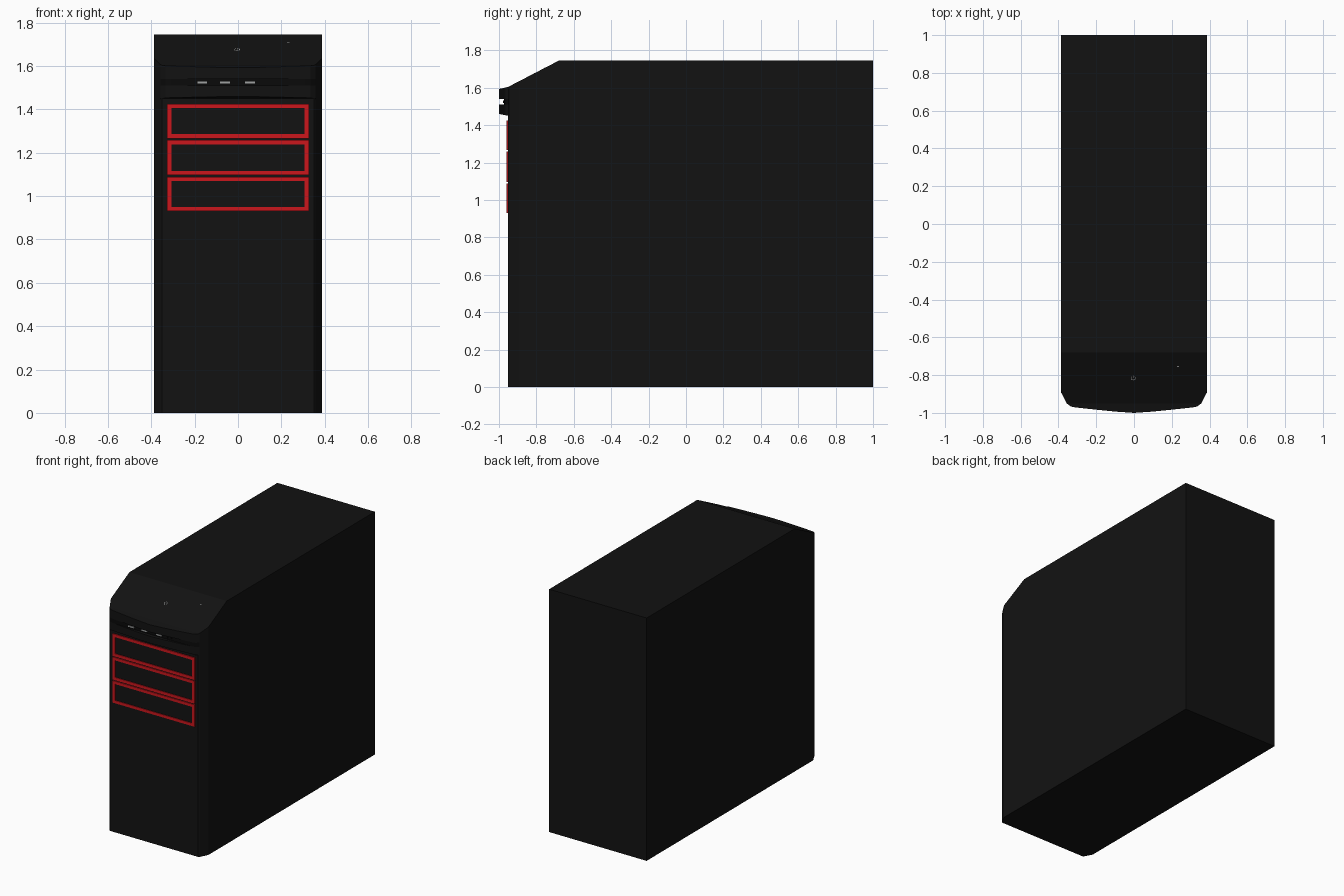
import bpy, bmesh, math
from mathutils import Vector, Matrix

if "Cube" in bpy.data.objects:
    bpy.data.objects.remove(bpy.data.objects["Cube"])


def material(name, rgb):
    m = bpy.data.materials.new(name)
    m.diffuse_color = (*rgb, 1)
    m.use_nodes = True
    m.node_tree.nodes["Principled BSDF"].inputs["Base Color"].default_value = m.diffuse_color
    return m


BLACK = material("black_case", (0.006, 0.006, 0.006))
DARK = material("dark_inset", (0.003, 0.003, 0.003))
RED = material("red_trim", (0.6, 0.008, 0.012))
GREY = material("port_metal", (0.35, 0.36, 0.36))


def finish(bm, name, mat):
    bmesh.ops.recalc_face_normals(bm, faces=bm.faces)
    me = bpy.data.meshes.new(name)
    bm.to_mesh(me)
    bm.free()
    me.materials.append(mat)
    ob = bpy.data.objects.new(name, me)
    bpy.context.collection.objects.link(ob)
    return ob


def prism(name, plan, low, high, mat, slope=None):
    """Extrude a plan outline; low and high give z from y."""
    bm = bmesh.new()
    bot = [bm.verts.new((x, y, low(y))) for x, y in plan]
    top = [bm.verts.new((x, y, high(y))) for x, y in plan]
    n = len(plan)
    bm.faces.new(bot)
    bm.faces.new(top)
    for i in range(n):
        bm.faces.new((bot[i], bot[(i + 1) % n], top[(i + 1) % n], top[i]))
    if slope:
        cut = bmesh.ops.bisect_plane(bm, geom=bm.verts[:] + bm.edges[:] + bm.faces[:],
                                     plane_co=slope[0], plane_no=slope[1], clear_outer=True)
        edges = [e for e in cut["geom_cut"] if isinstance(e, bmesh.types.BMEdge)]
        bmesh.ops.contextual_create(bm, geom=edges)
    return finish(bm, name, mat)


def box(name, centre, size, mat, matrix=Matrix()):
    bm = bmesh.new()
    bmesh.ops.create_cube(bm, size=1)
    for v in bm.verts:
        v.co = matrix @ Vector([c + s * k for c, s, k in zip(centre, size, v.co)])
    return finish(bm, name, mat)


def frame(name, x, z0, z1, width, y_front, y_back, mat):
    bm = bmesh.new()

    def loop(inset, y):
        a, b, c = x - inset, z0 + inset, z1 - inset
        return [bm.verts.new(p) for p in ((-a, y, b), (a, y, b), (a, y, c), (-a, y, c))]

    loops = [loop(0, y_back), loop(0, y_front), loop(width, y_front), loop(width, y_back)]
    for k in range(4):
        p, q = loops[k], loops[(k + 1) % 4]
        for i in range(4):
            j = (i + 1) % 4
            bm.faces.new((p[i], p[j], q[j], q[i]))
    return finish(bm, name, mat)


def mirrored(half):
    return half + [(-x, y) for x, y in reversed(half) if x > 0]


# Case body: chamfered front corners and sloping front top
RIDGE = Vector((0, -0.68, 1.745))
normal = Vector((0, -0.14, 0.27)).normalized()
case_plan = mirrored([(0.387, 1), (0.387, -0.89), (0.358, -0.945), (0.35, -0.952)])
prism("case_body", case_plan, lambda y: 0, lambda y: 1.745, BLACK, (RIDGE, normal))

# Curved port band, split into layers so a slot runs across the front
band = mirrored([(0.357, -0.90), (0.357, -0.949), (0.335, -0.966), (0.31, -0.971),
                 (0.2, -0.983), (0.1, -0.993), (0, -1)])
slot = [(x, max(y, -0.973)) for x, y in band]
under = lambda y: 1.45 - (y + 0.95) * 0.2
over = lambda y: 1.605 + (y + 0.95) * 0.24
prism("port_band_lower", band, under, lambda y: 1.51, BLACK)
prism("port_band_slot", slot, lambda y: 1.51, lambda y: 1.54, DARK)
prism("port_band_upper", band, lambda y: 1.54, over, BLACK)

# Ports in the slot
for x in (-0.165, -0.06, 0.055):
    box("usb_port", (x, -0.975, 1.525), (0.045, 0.008, 0.009), GREY)
for x in (0.12, 0.15):
    bm = bmesh.new()
    bmesh.ops.create_cone(bm, cap_ends=True, segments=12, radius1=0.007, radius2=0.007, depth=0.008,
                          matrix=Matrix.Translation((x, -0.975, 1.525)) @ Matrix.Rotation(math.pi / 2, 4, 'X'))
    finish(bm, "audio_jack", DARK)

# Drive bays: red frames with dark covers
for z0, z1 in ((0.931, 1.089), (1.097, 1.259), (1.267, 1.426)):
    frame("drive_bay_frame", 0.327, z0, z1, 0.02, -0.959, -0.95, RED)
    box("drive_bay_cover", (0, -0.952, (z0 + z1) / 2), (0.614, 0.004, z1 - z0 - 0.04), BLACK)

# Power button ring, bar and indicator light on the slope
tilt = Matrix.Translation((0, -0.815, 1.675)) @ Matrix.Rotation(math.atan2(0.14, 0.27), 4, 'X')
bm = bmesh.new()
arc = [math.radians(125 + 290 * i / 20) for i in range(21)]
rings = [[bm.verts.new(tilt @ Vector((-0.004 + r * math.cos(a), r * math.sin(a), 0.0015))) for a in arc]
         for r in (0.0095, 0.013)]
for i in range(20):
    bm.faces.new((rings[0][i], rings[1][i], rings[1][i + 1], rings[0][i + 1]))
finish(bm, "power_button_ring", GREY)
box("power_button_bar", (-0.004, 0.008, 0.001), (0.003, 0.013, 0.001), GREY, tilt)
box("indicator_light", (0.232, 0.07, 0.001), (0.01, 0.005, 0.001), GREY, tilt)
